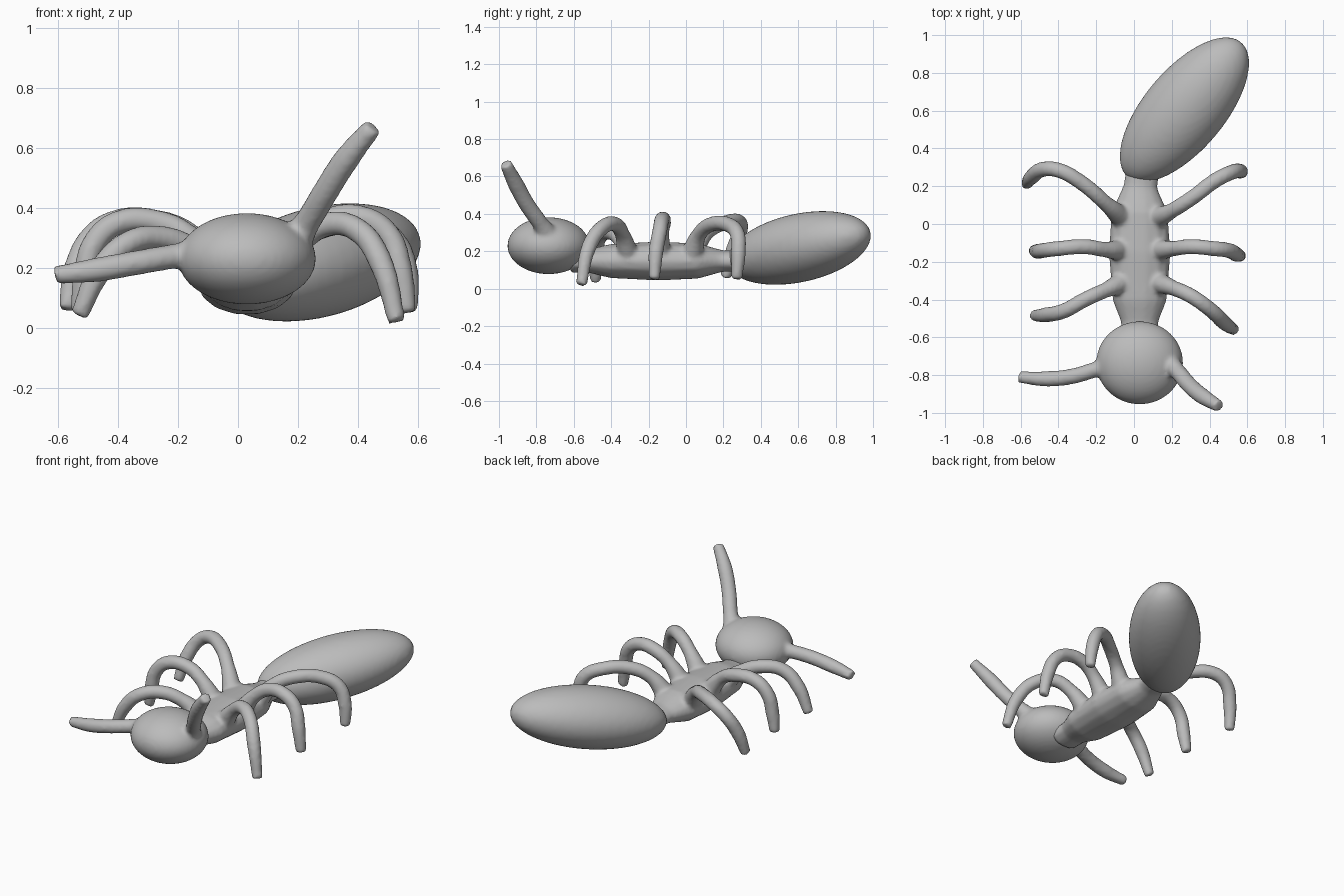
import bpy
from math import radians

cube = bpy.data.objects.get("Cube")
if cube:
    bpy.data.objects.remove(cube, do_unlink=True)

grey = bpy.data.materials.new("plain grey")
grey.use_nodes = True
COLOUR = (0.5, 0.5, 0.5, 1)
grey.diffuse_color = COLOUR
grey.node_tree.nodes["Principled BSDF"].inputs["Base Color"].default_value = COLOUR


def activate(objects):
    bpy.ops.object.select_all(action="DESELECT")
    for o in objects:
        o.select_set(True)
    bpy.context.view_layer.objects.active = objects[0]


def tube(points, radii, height_scale=1.0, height=0.0):
    """Round tube of varying radius along a smooth path."""
    curve = bpy.data.curves.new("tube", "CURVE")
    curve.dimensions = "3D"
    curve.bevel_depth = 1.0
    curve.bevel_resolution = 5
    curve.resolution_u = 6
    curve.use_fill_caps = True
    spline = curve.splines.new("BEZIER")
    spline.bezier_points.add(len(points) - 1)
    for bp, co, r in zip(spline.bezier_points, points, radii):
        bp.co = co
        bp.radius = r
        bp.handle_left_type = bp.handle_right_type = "AUTO"
    obj = bpy.data.objects.new("tube", curve)
    bpy.context.collection.objects.link(obj)
    obj.scale.z = height_scale
    obj.location.z = height
    activate([obj])
    bpy.ops.object.convert(target="MESH")
    return bpy.context.object


def limb(points, thick=0.041, root=0.06):
    """Limb with a flared root and a rounded tip."""
    n = len(points)
    return tube(points, [root] + [thick] * (n - 2) + [thick * 0.75])


def ellipsoid(centre, size, rotation=(0, 0, 0)):
    bpy.ops.mesh.primitive_uv_sphere_add(segments=48, ring_count=24, location=centre,
                                         rotation=rotation)
    obj = bpy.context.object
    obj.scale = size
    return obj


def fuse(name, parts, voxel=0.012, rounds=6):
    """Merge overlapping parts into one soft, blended skin."""
    activate(parts)
    if len(parts) > 1:
        bpy.ops.object.join()
    obj = bpy.context.object
    bpy.ops.object.transform_apply(location=True, rotation=True, scale=True)
    obj.name = obj.data.name = name
    remesh = obj.modifiers.new("blend", "REMESH")
    remesh.mode = "VOXEL"
    remesh.voxel_size = voxel
    soft = obj.modifiers.new("soften", "SMOOTH")
    soft.factor = 0.5
    soft.iterations = rounds
    bpy.ops.object.convert(target="MESH")
    obj = bpy.context.object
    obj.data.materials.clear()
    obj.data.materials.append(grey)
    bpy.ops.object.shade_smooth()
    return obj


# Head with one raised and one level antenna
head = ellipsoid((0.03, -0.735, 0.23), (0.23, 0.22, 0.152))
left_antenna = limb([(0.16, -0.72, 0.25), (0.23, -0.78, 0.35), (0.29, -0.85, 0.45),
                     (0.36, -0.91, 0.56), (0.45, -0.965, 0.67)], 0.044, 0.07)
right_antenna = limb([(-0.1, -0.75, 0.25), (-0.2, -0.77, 0.24), (-0.32, -0.805, 0.22),
                      (-0.46, -0.82, 0.195), (-0.61, -0.81, 0.175)], 0.042, 0.07)
fuse("head_with_antennae", [head, left_antenna, right_antenna])

# Thorax: flattened barrel with a narrow neck and waist
thorax = tube([(0.03, -0.62, 0), (0.03, -0.52, 0), (0.03, -0.4, 0), (0.03, -0.15, 0),
               (0.03, 0.06, 0), (0.035, 0.2, 0), (0.05, 0.3, 0)],
              [0.1, 0.1, 0.145, 0.165, 0.15, 0.09, 0.09], 0.64, 0.148)

# Six arched legs
legs = [limb(path) for path in (
    # left front, middle, rear
    [(0.12, -0.31, 0.18), (0.21, -0.34, 0.29), (0.3, -0.38, 0.345), (0.4, -0.45, 0.325),
     (0.475, -0.52, 0.22), (0.53, -0.56, 0.02)],
    [(0.12, -0.14, 0.18), (0.21, -0.13, 0.3), (0.3, -0.12, 0.36), (0.42, -0.13, 0.365),
     (0.5, -0.14, 0.31), (0.54, -0.16, 0.2), (0.565, -0.17, 0.05)],
    [(0.12, 0.03, 0.18), (0.2, 0.07, 0.29), (0.31, 0.14, 0.345), (0.43, 0.23, 0.34),
     (0.52, 0.275, 0.29), (0.56, 0.28, 0.19), (0.57, 0.27, 0.05)],
    # right front, middle, rear
    [(-0.06, -0.31, 0.18), (-0.15, -0.35, 0.26), (-0.26, -0.4, 0.3), (-0.37, -0.46, 0.28),
     (-0.46, -0.48, 0.19), (-0.53, -0.485, 0.04)],
    [(-0.06, -0.14, 0.18), (-0.16, -0.135, 0.3), (-0.26, -0.12, 0.35), (-0.4, -0.13, 0.35),
     (-0.48, -0.14, 0.28), (-0.51, -0.145, 0.17), (-0.53, -0.14, 0.05)],
    [(-0.06, 0.03, 0.18), (-0.15, 0.11, 0.3), (-0.28, 0.22, 0.355), (-0.4, 0.285, 0.355),
     (-0.48, 0.29, 0.31), (-0.54, 0.25, 0.2), (-0.57, 0.21, 0.06)],
)]
fuse("thorax_with_legs", [thorax] + legs)

# Long abdomen, swung to the left and tilted up at the rear
abdomen = ellipsoid((0.267, 0.605, 0.218), (0.475, 0.215, 0.182),
                    (0, radians(-10), radians(50)))
fuse("abdomen", [abdomen], 0.016, 4)
